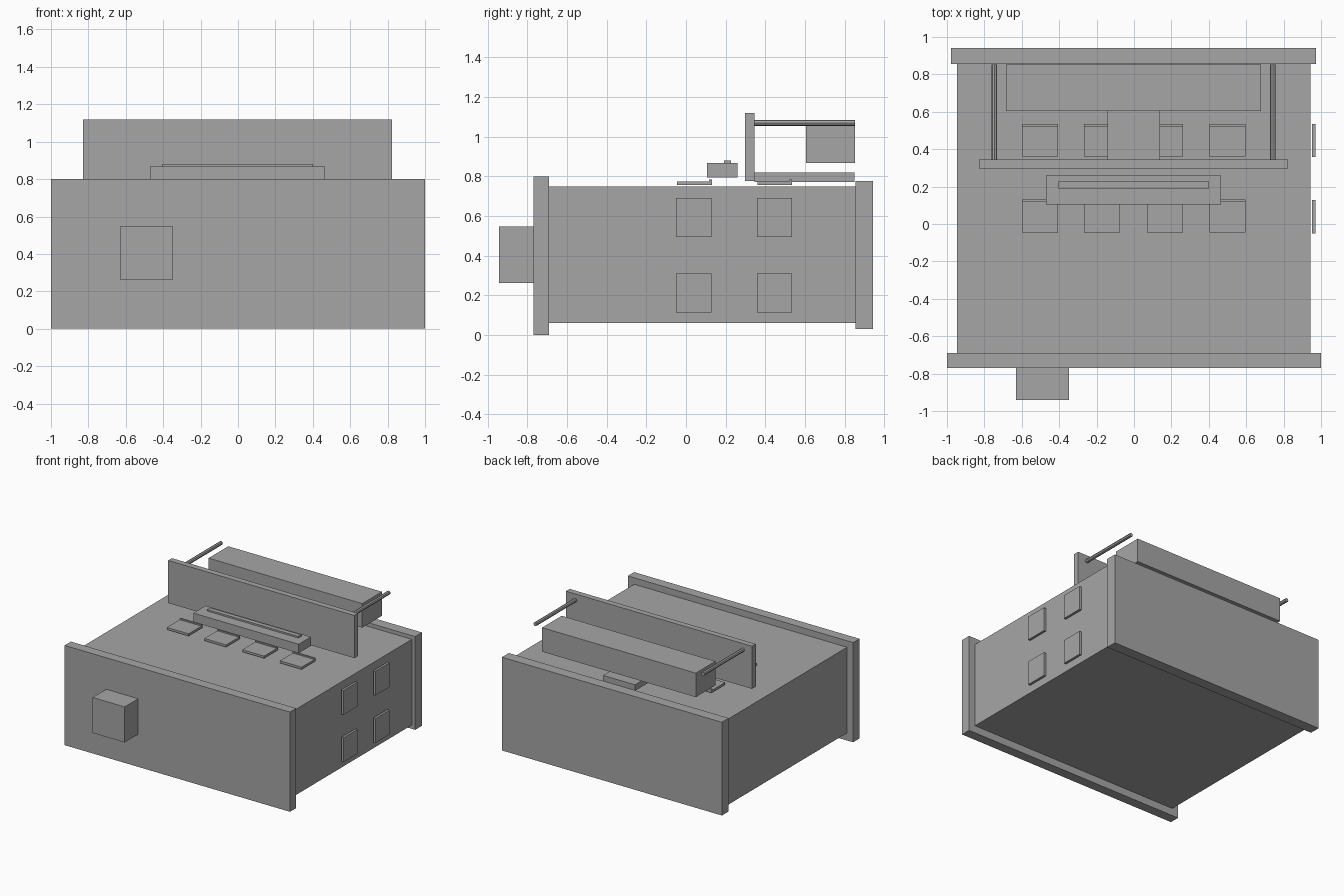
import bpy, bmesh, math
from mathutils import Matrix

if "Cube" in bpy.data.objects:
    bpy.data.objects.remove(bpy.data.objects["Cube"])

grey = bpy.data.materials.new("plain_grey")
grey.diffuse_color = (0.38, 0.38, 0.38, 1)
grey.use_nodes = True
grey.node_tree.nodes["Principled BSDF"].inputs["Base Color"].default_value = grey.diffuse_color


def finish(name, bm):
    mesh = bpy.data.meshes.new(name)
    bm.to_mesh(mesh)
    bm.free()
    mesh.materials.append(grey)
    obj = bpy.data.objects.new(name, mesh)
    bpy.context.collection.objects.link(obj)
    return obj


def box(name, x, y, z):
    """Box given by its (low, high) range on each axis."""
    bm = bmesh.new()
    size = [b - a for a, b in (x, y, z)]
    mid = [(a + b) / 2 for a, b in (x, y, z)]
    bmesh.ops.create_cube(bm, size=1, matrix=Matrix.Translation(mid) @ Matrix.Diagonal((*size, 1)))
    return finish(name, bm)


def rod(name, x, z, y0, y1, radius):
    bm = bmesh.new()
    m = Matrix.Translation((x, (y0 + y1) / 2, z)) @ Matrix.Rotation(math.pi / 2, 4, 'X')
    bmesh.ops.create_cone(bm, cap_ends=True, segments=8, radius1=radius, radius2=radius,
                          depth=y1 - y0, matrix=m)
    return finish(name, bm)


# Main casing with front and back plates
box("body", (-0.946, 0.944), (-0.69, 0.855), (0.06, 0.748))
box("front_plate", (-1, 1), (-0.77, -0.69), (0, 0.8))
box("back_plate", (-0.978, 0.974), (0.855, 0.942), (0.03, 0.778))
box("front_knob", (-0.63, -0.347), (-0.942, -0.77), (0.262, 0.547))

# Two rows of four raised tiles on top, each with a thin rear lip
for row, y in enumerate((-0.045, 0.36)):
    for col, x in enumerate((-0.6, -0.267, 0.07, 0.403)):
        tag = f"{row}_{col}"
        box("top_tile_" + tag, (x, x + 0.193), (y, y + 0.175), (0.757, 0.775))
        box("tile_lip_" + tag, (x, x + 0.193), (y + 0.162, y + 0.175), (0.775, 0.785))

# Four tiles on the right side
for y in (-0.05, 0.357):
    for z in (0.115, 0.495):
        box("side_tile", (0.952, 0.971), (y, y + 0.178), (z, z + 0.195))

# Low bar with a ridge, in front of the upright panel
box("low_bar", (-0.47, 0.465), (0.105, 0.26), (0.795, 0.867))
box("bar_ridge", (-0.407, 0.402), (0.191, 0.228), (0.867, 0.88))

# Upright panel, rear block, centre slab and connecting rods
box("upright_panel", (-0.828, 0.824), (0.298, 0.345), (0.778, 1.12))
box("rear_block", (-0.684, 0.68), (0.604, 0.853), (0.867, 1.06))
box("centre_slab", (-0.143, 0.14), (0.345, 0.85), (0.772, 0.82))
for side, x in (("left", -0.747), ("right", 0.742)):
    rod(side + "_rod", x, 1.07, 0.345, 0.853, 0.015)
